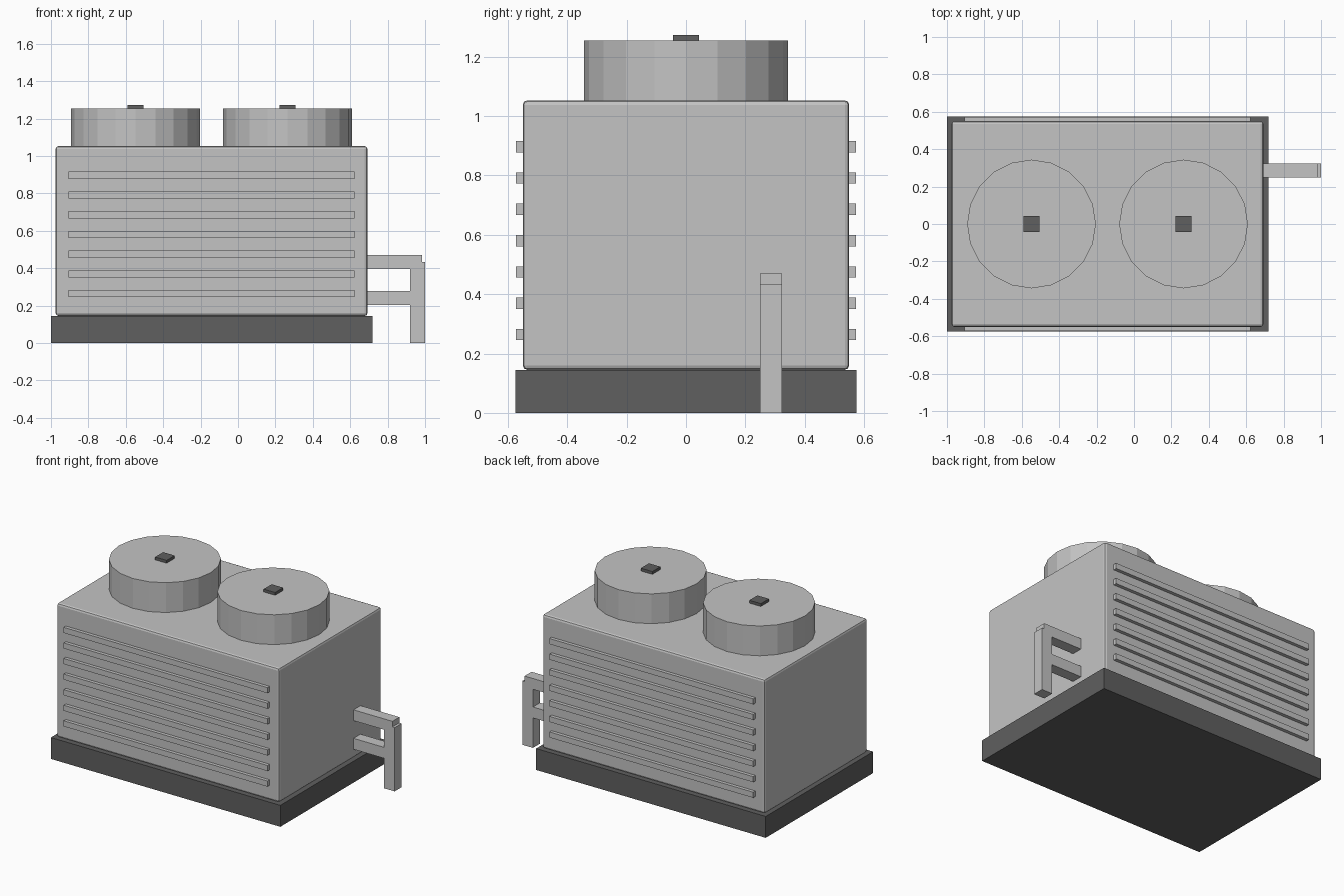
import bpy

if "Cube" in bpy.data.objects:
    bpy.data.objects.remove(bpy.data.objects["Cube"])

def material(name, v):
    m = bpy.data.materials.new(name)
    m.diffuse_color = (v, v, v, 1)
    m.use_nodes = True
    m.node_tree.nodes["Principled BSDF"].inputs["Base Color"].default_value = m.diffuse_color
    return m

light = material("light_grey", 0.55)
dark = material("dark_grey", 0.115)

def box(name, lo, hi, mat, bevel=0):
    bpy.ops.mesh.primitive_cube_add(size=1, location=[(a + b) / 2 for a, b in zip(lo, hi)])
    o = bpy.context.object
    o.name = name
    o.scale = [b - a for a, b in zip(lo, hi)]
    bpy.ops.object.transform_apply(location=False, rotation=False, scale=True)
    o.data.materials.append(mat)
    if bevel:
        b = o.modifiers.new("soft_edges", 'BEVEL')
        b.width, b.segments = bevel, 2
    return o

# Plinth and cabinet
box("base", (-1, -0.575, 0), (0.72, 0.575, 0.145), dark)
box("cabinet", (-0.975, -0.55, 0.145), (0.692, 0.55, 1.053), light, 0.015)

# Louvre slats on front and back
for side, s in (("front", -1), ("back", 1)):
    for i in range(7):
        z = 0.264 + i * 0.1055
        y0, y1 = sorted((s * 0.54, s * 0.573))
        box(f"{side}_slat_{i + 1}", (-0.905, y0, z - 0.019), (0.622, y1, z + 0.019), light)

# Fan housings with hub caps
for i, x in enumerate((-0.548, 0.265)):
    bpy.ops.mesh.primitive_cylinder_add(vertices=20, radius=0.344, depth=0.225,
                                        location=(x, 0, 1.1425))
    fan = bpy.context.object
    fan.name = f"fan_housing_{i + 1}"
    fan.data.materials.append(light)
    box(f"fan_hub_{i + 1}", (x - 0.043, -0.043, 1.245), (x + 0.043, 0.043, 1.274), dark)

# Pipes on the right side
box("upper_pipe", (0.68, 0.249, 0.397), (0.983, 0.324, 0.47), light)
box("lower_pipe", (0.68, 0.249, 0.203), (0.94, 0.324, 0.277), light)
box("pipe_riser", (0.92, 0.249, 0), (1.0, 0.324, 0.432), light)
